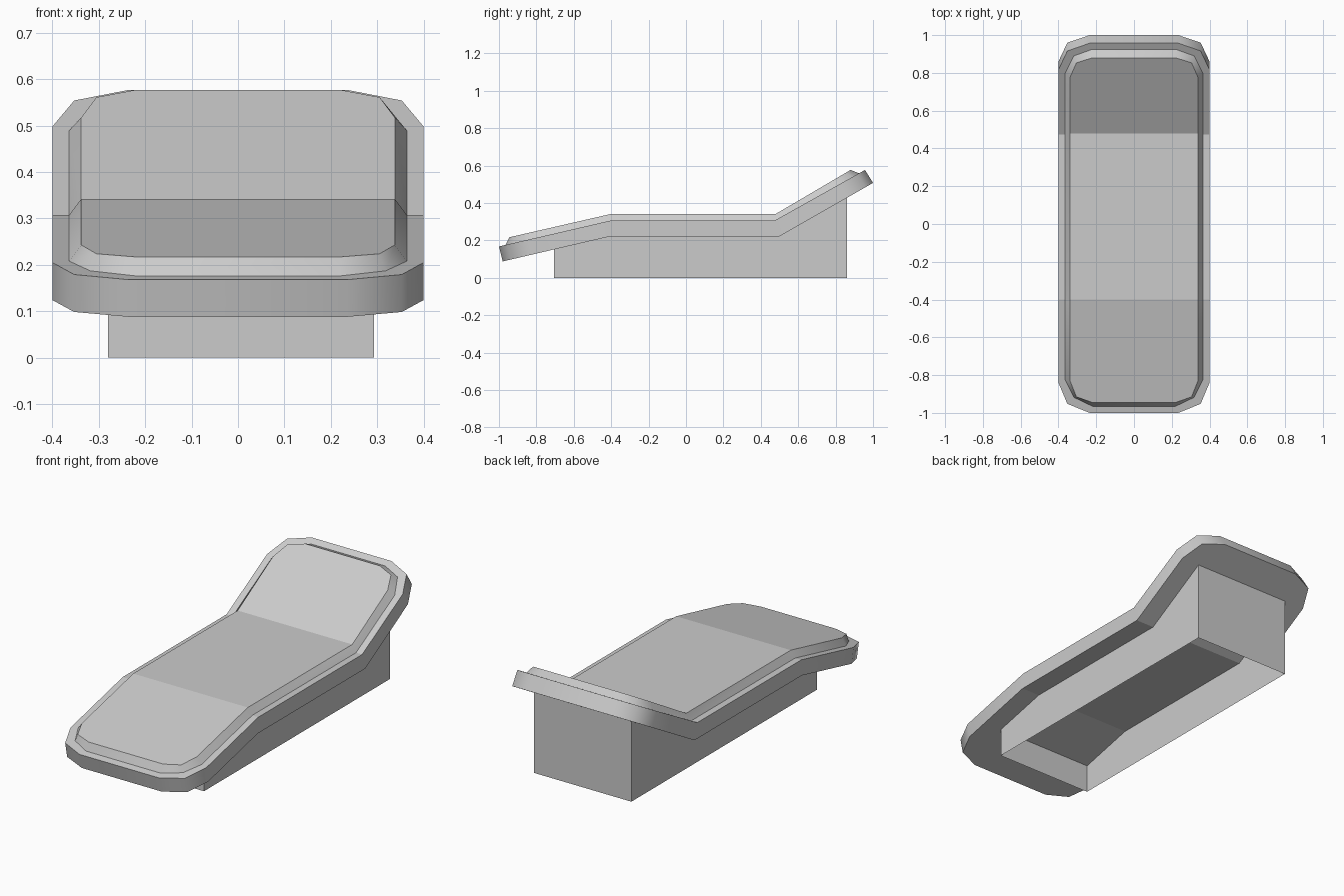
import bpy
import bmesh

default = bpy.data.objects.get("Cube")
if default:
    bpy.data.objects.remove(default, do_unlink=True)

grey = bpy.data.materials.new("plain_grey")
grey.use_nodes = True
colour = (0.6, 0.6, 0.6, 1.0)
grey.diffuse_color = colour
grey.node_tree.nodes["Principled BSDF"].inputs["Base Color"].default_value = colour


def height(profile, y):
    """Height on a bent (y, z) profile, continued past its ends."""
    for (y0, z0), (y1, z1) in zip(profile, profile[1:]):
        if y <= y1 or y1 == profile[-1][0]:
            return z0 + (z1 - z0) * (y - y0) / (y1 - y0)


def outline(bm, profile, widths, foot, head):
    """Closed chamfered outline following the bent profile, counter-clockwise."""
    side = list(zip(widths, foot))
    side += [(widths[-1], profile[1][0]), (widths[-1], profile[2][0])]
    side += list(zip(reversed(widths), head))
    ring = side + [(-x, y) for x, y in reversed(side)]
    return [bm.verts.new((x, y, height(profile, y))) for x, y in ring]


def cap(bm, ring, down=False):
    """Three flat panels: foot, middle and head."""
    for panel in (ring[:4] + ring[12:], [ring[i] for i in (3, 4, 11, 12)], ring[4:12]):
        bm.faces.new(panel[::-1] if down else panel)


def loft(bm, lower, upper):
    """Smooth band between two outlines."""
    n = len(lower)
    for i in range(n):
        j = (i + 1) % n
        bm.faces.new((lower[i], lower[j], upper[j], upper[i])).smooth = True


def finish(bm, name):
    mesh = bpy.data.meshes.new(name)
    bm.to_mesh(mesh)
    bm.free()
    mesh.materials.append(grey)
    obj = bpy.data.objects.new(name, mesh)
    bpy.context.collection.objects.link(obj)
    return obj


# Bent profiles: foot end, foot bend, head bend, head end
under = [(-0.98, 0.088), (-0.405, 0.222), (0.50, 0.222), (0.995, 0.505)]
rim_top = [(-1.0, 0.168), (-0.40, 0.307), (0.475, 0.307), (0.957, 0.577)]
pad_top = [(-0.945, 0.217), (-0.40, 0.342), (0.48, 0.342), (0.88, 0.577)]

# Slab with a chamfered rim
bm = bmesh.new()
rim_widths = (0.235, 0.353, 0.40)
bottom = outline(bm, under, rim_widths, (-0.98, -0.935, -0.825), (0.86, 0.96, 1.0))
top = outline(bm, rim_top, rim_widths, (-1.0, -0.952, -0.84), (0.816, 0.916, 0.957))
loft(bm, bottom, top)
cap(bm, bottom, down=True)
cap(bm, top)
finish(bm, "bed_slab")

# Raised pad with sloping sides
bm = bmesh.new()
low = outline(bm, rim_top, (0.22, 0.318, 0.364), (-0.965, -0.918, -0.827), (0.80, 0.89, 0.925))
high = outline(bm, pad_top, (0.22, 0.305, 0.338), (-0.945, -0.915, -0.832), (0.778, 0.853, 0.88))
loft(bm, low, high)
cap(bm, high)
finish(bm, "raised_pad")

# Open-bottomed pedestal, its walls cut to the underside of the slab
bm = bmesh.new()
left, right, front, back = 0.293, -0.28, -0.705, 0.86
path = [(left, y) for y in (front, under[1][0], under[2][0], back)]
path += [(right, y) for _, y in reversed(path)]
floor = [bm.verts.new((x, y, 0)) for x, y in path]
crest = [bm.verts.new((x, y, height(under, y) + 0.004)) for x, y in path]
for i in range(len(path)):
    j = (i + 1) % len(path)
    bm.faces.new((floor[i], floor[j], crest[j], crest[i]))
finish(bm, "pedestal")
